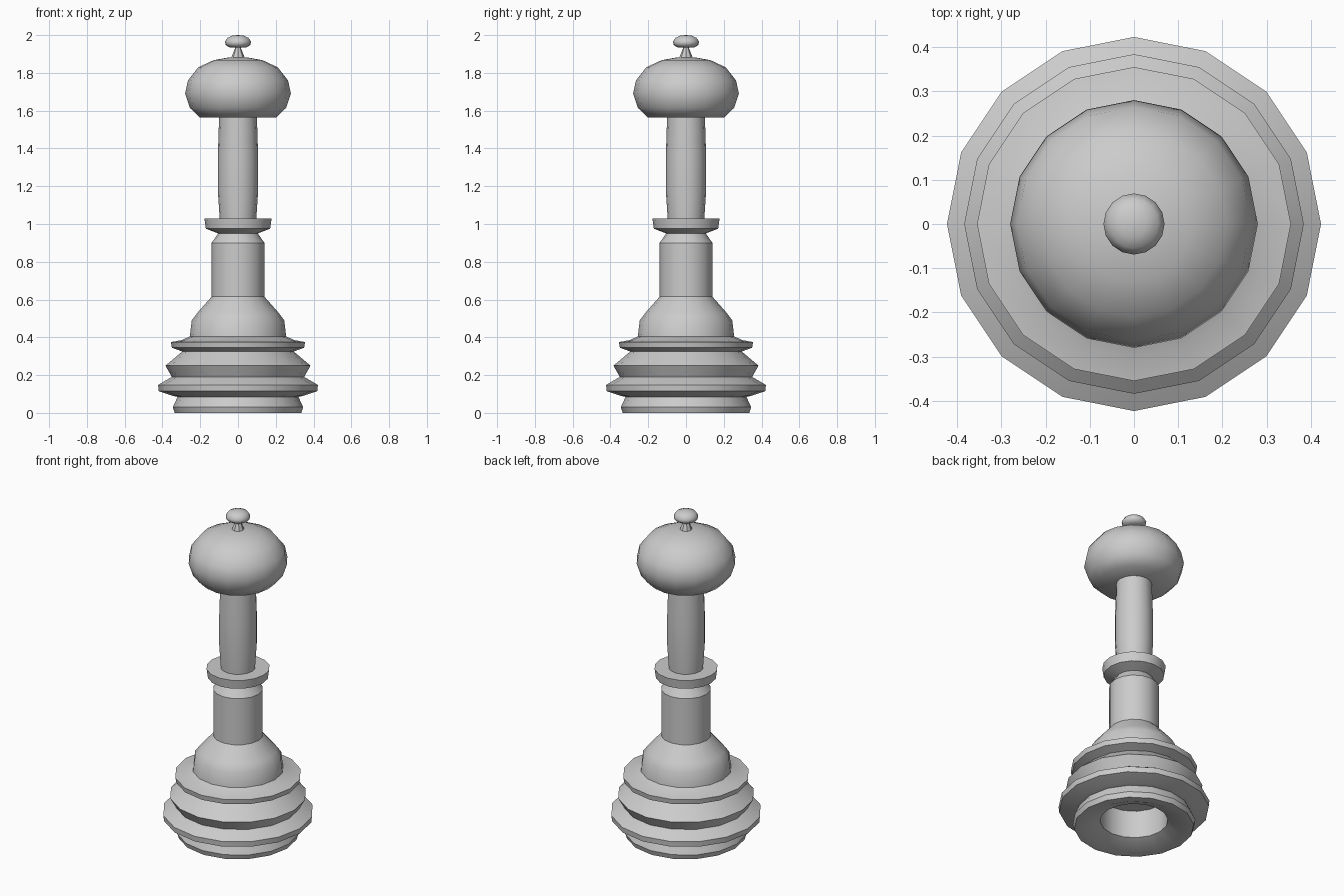
import bpy, bmesh, math

if "Cube" in bpy.data.objects:
    bpy.data.objects.remove(bpy.data.objects["Cube"])


def lathe(name, profile, sides=16, angle=40):
    """Revolve an (r, z) profile about z; radius 0 gives a single pole point."""
    bm = bmesh.new()
    rings = []
    for r, z in profile:
        if r == 0:
            rings.append([bm.verts.new((0, 0, z))])
        else:
            rings.append([bm.verts.new((r * math.cos(2 * math.pi * i / sides),
                                        r * math.sin(2 * math.pi * i / sides), z))
                          for i in range(sides)])
    for a, b in zip(rings, rings[1:]):
        for i in range(sides):
            j = (i + 1) % sides
            if len(a) == 1:
                bm.faces.new((a[0], b[j], b[i]))
            elif len(b) == 1:
                bm.faces.new((a[i], a[j], b[0]))
            else:
                bm.faces.new((a[i], a[j], b[j], b[i]))
    bmesh.ops.recalc_face_normals(bm, faces=bm.faces)
    mesh = bpy.data.meshes.new(name)
    bm.to_mesh(mesh)
    bm.free()
    obj = bpy.data.objects.new(name, mesh)
    bpy.context.collection.objects.link(obj)
    bpy.ops.object.select_all(action='DESELECT')
    obj.select_set(True)
    bpy.context.view_layer.objects.active = obj
    bpy.ops.object.shade_smooth_by_angle(angle=math.radians(angle))
    return obj


# Tiered base and lower column, hollow underneath, up to the collar
lathe("base_and_column", [
    (0, 0.21), (0.19, 0.21), (0.19, 0.04), (0.285, 0.0),
    (0.335, 0.0), (0.345, 0.03), (0.32, 0.085), (0.345, 0.09),
    (0.42, 0.115), (0.423, 0.148), (0.36, 0.185),
    (0.35, 0.19), (0.384, 0.25), (0.295, 0.325),
    (0.35, 0.345), (0.355, 0.375), (0.30, 0.385),
    (0.255, 0.405), (0.245, 0.49), (0.215, 0.53), (0.14, 0.615),
    (0.14, 0.90), (0.105, 0.95), (0.17, 0.975), (0.178, 1.03),
    (0.095, 1.03), (0, 1.03)], angle=30)

# Slightly swollen upper stem
lathe("stem", [(0, 1.03), (0.097, 1.03), (0.107, 1.18), (0.107, 1.35),
               (0.10, 1.57), (0, 1.57)])

# Rounded head with flat underside
lathe("head", [(0, 1.565), (0.205, 1.565), (0.255, 1.615), (0.28, 1.69),
               (0.265, 1.76), (0.21, 1.83), (0.13, 1.867), (0.06, 1.88), (0, 1.885)], angle=60)

# Finial neck and knob
lathe("finial_neck", [(0, 1.87), (0.037, 1.875), (0.03, 1.895), (0.012, 1.94), (0, 1.945)], sides=8, angle=30)
lathe("finial_knob", [(0, 1.933), (0.045, 1.935), (0.066, 1.948), (0.069, 1.966),
                      (0.055, 1.986), (0.03, 1.997), (0, 2.0)], angle=60)
